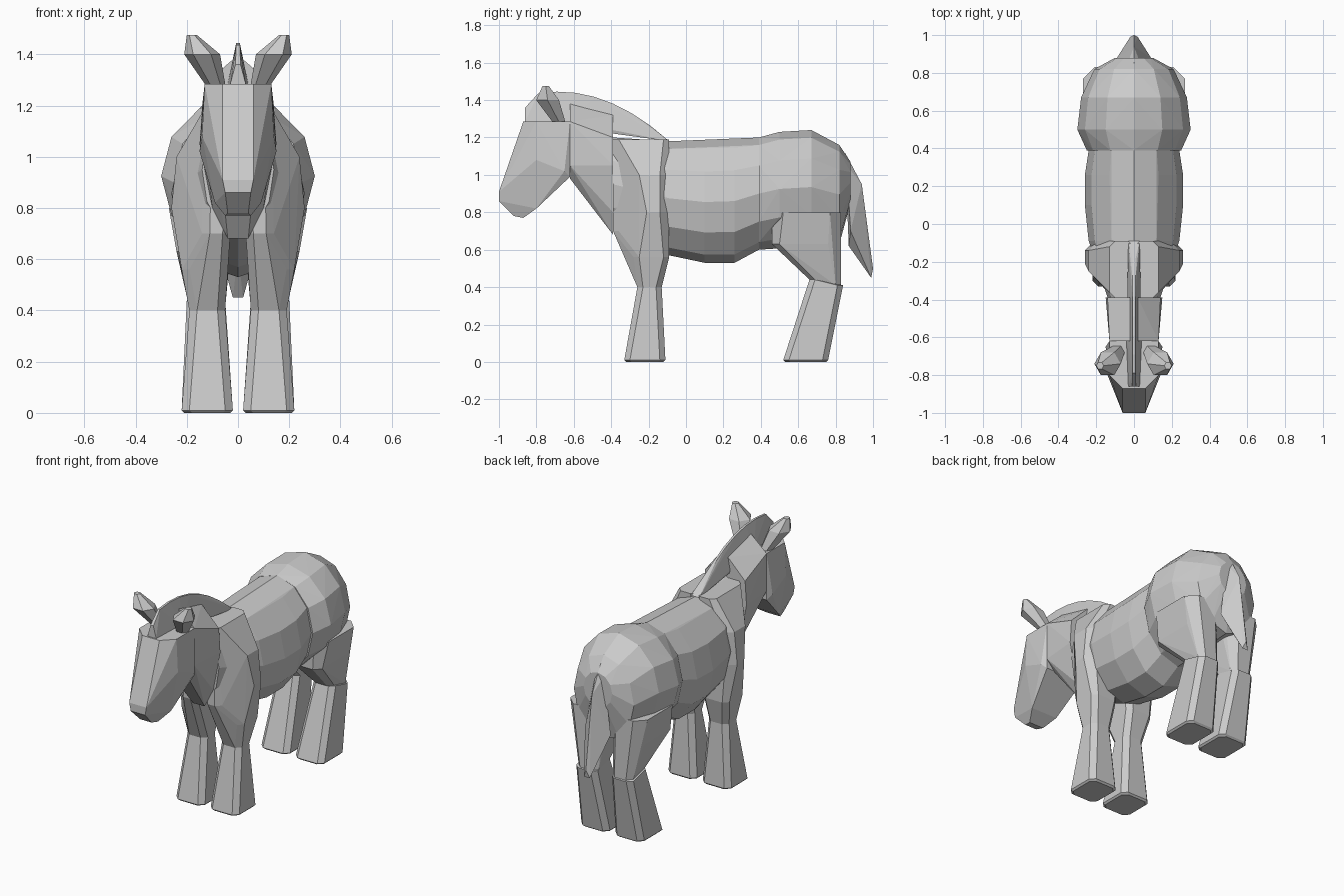
import bpy, bmesh
from math import sin, cos, pi, radians

cube = bpy.data.objects.get("Cube")
if cube:
    bpy.data.objects.remove(cube, do_unlink=True)

grey = bpy.data.materials.new("plain_grey")
grey.use_nodes = True
grey_value = (.6, .6, .6, 1)
grey.diffuse_color = grey_value
grey.node_tree.nodes["Principled BSDF"].inputs["Base Color"].default_value = grey_value

# Landmarks along the body and up the legs
POLL, BREAST, WITHERS, HIP = -.62, -.39, -.09, .39
KNEE, HOCK, GROIN, BROW = .4, .44, .63, 1.285


def hull(name, *sections):
    """Faceted solid wrapped around a few cross-sections."""
    bm = bmesh.new()
    for section in sections:
        for point in section:
            bm.verts.new(point)
    bmesh.ops.remove_doubles(bm, verts=bm.verts, dist=.001)
    bmesh.ops.convex_hull(bm, input=bm.verts)
    loose = [vert for vert in bm.verts if not vert.link_faces]
    bmesh.ops.delete(bm, geom=loose, context='VERTS')
    bmesh.ops.dissolve_limit(bm, angle_limit=radians(1), verts=bm.verts, edges=bm.edges)
    bmesh.ops.recalc_face_normals(bm, faces=bm.faces)
    mesh = bpy.data.meshes.new(name)
    bm.to_mesh(mesh)
    bm.free()
    mesh.materials.append(grey)
    bpy.context.collection.objects.link(bpy.data.objects.new(name, mesh))


def pair(name, *sections):
    """Matching left and right parts."""
    hull("left_" + name, *sections)
    mirrored = [[(-x, y, z) for x, y, z in section] for section in sections]
    hull("right_" + name, *mirrored)


def bar(y, z, wide=0):
    """Crosswise edge, centred on the body."""
    return [(-wide, y, z), (wide, y, z)]


def oval(y, low, high, wide, sides=12):
    """Upright oval section across the body."""
    middle, tall = (low + high) / 2, (high - low) / 2
    angles = [2 * pi * i / sides for i in range(sides)]
    return [(wide * cos(a), y, middle + tall * sin(a)) for a in angles]


def ring(x, y, z, radius, sides=6):
    """Level polygon section."""
    angles = [2 * pi * i / sides for i in range(sides)]
    return [(x + radius * cos(a), y + radius * sin(a), z) for a in angles]


def slab(z, inner, outer, front, back, cut=.03, slope=0):
    """Level rectangle with cut corners; slope lowers its back edge."""
    rear = z - slope
    return [(inner + cut, front, z), (outer - cut, front, z),
            (outer, front + cut, z), (outer, back - cut, rear),
            (outer - cut, back, rear), (inner + cut, back, rear),
            (inner, back - cut, rear), (inner, front + cut, z)]


def hoof(inner, outer, front, back, edge=.01):
    """Sole with a small bevel around it."""
    return (slab(edge, inner, outer, front, back)
            + slab(0, inner + edge, outer - edge, front + edge, back - edge))


# Trunk
hull("barrel",
     oval(y=WITHERS, low=.57, high=1.18, wide=.24),
     oval(y=.1, low=.53, high=1.18, wide=.26),
     oval(y=.26, low=.53, high=1.19, wide=.26),
     oval(y=HIP, low=.6, high=1.2, wide=.24))
hull("chest",
     oval(y=BREAST, low=.7, high=1.2, wide=.14),
     oval(y=WITHERS, low=.57, high=1.18, wide=.24))
hull("rump",
     oval(y=HIP, low=.6, high=1.2, wide=.25),
     oval(y=.5, low=.62, high=1.23, wide=.3),
     oval(y=.67, low=GROIN, high=1.24, wide=.28),
     oval(y=.82, low=GROIN, high=1.16, wide=.21),
     oval(y=.88, low=.85, high=1.07, wide=.1))

# Shoulders and front legs
pair("shoulder",
     slab(z=1.19, inner=0, outer=.13, front=BREAST, back=WITHERS),
     slab(z=1, inner=.02, outer=.24, front=-.3, back=WITHERS, cut=.05),
     slab(z=.8, inner=.03, outer=.26, front=-.26, back=WITHERS, cut=.05),
     slab(z=.7, inner=.03, outer=.14, front=BREAST, back=WITHERS),
     slab(z=.56, inner=.04, outer=.22, front=-.28, back=WITHERS),
     slab(z=KNEE, inner=.05, outer=.19, front=-.26, back=-.13))
pair("front_leg",
     slab(z=KNEE, inner=.05, outer=.19, front=-.26, back=-.13),
     hoof(inner=.02, outer=.22, front=-.33, back=-.11))

# Thighs and hind legs
pair("thigh",
     slab(z=.8, inner=.03, outer=.27, front=.46, back=.83, cut=.06),
     slab(z=GROIN, inner=.03, outer=.24, front=.46, back=.8, cut=.04),
     slab(z=HOCK, inner=.05, outer=.19, front=.66, back=.83, slope=.03))
pair("hind_leg",
     slab(z=HOCK, inner=.05, outer=.2, front=.66, back=.84, slope=.03),
     hoof(inner=.02, outer=.22, front=.52, back=.76))

# Neck
hull("neck",
     bar(y=BREAST, z=.68, wide=.04),
     bar(y=BREAST, z=.8, wide=.1),
     bar(y=BREAST, z=1.05, wide=.15),
     bar(y=BREAST, z=1.2, wide=.14),
     bar(y=BREAST, z=1.32, wide=.02),
     bar(y=POLL, z=.98, wide=.07),
     bar(y=POLL, z=1.05, wide=.13),
     bar(y=POLL, z=BROW, wide=.13),
     bar(y=POLL, z=1.38, wide=.02))

# Head, from the brow to the jaw and muzzle
hull("head",
     bar(y=POLL, z=BROW, wide=.13),
     bar(y=-.8, z=BROW, wide=.13),
     bar(y=-.87, z=BROW, wide=.06),
     bar(y=-.65, z=1.02, wide=.15),
     bar(y=POLL, z=.99, wide=.13),
     bar(y=-.8, z=1.08, wide=.14),
     bar(y=-.8, z=.82, wide=.09),
     bar(y=-1, z=.91, wide=.06),
     bar(y=-1, z=.86, wide=.05),
     bar(y=-.92, z=.78, wide=.04),
     bar(y=-.87, z=.77, wide=.05))

# Mane, a thin crest with a parabolic top edge
crest = []
for step in range(8):
    y = WITHERS - step / 10
    crest += bar(y, z=1.445 - .76 * (y + .68) ** 2, wide=.007)
hull("mane", crest,
     bar(y=-.86, z=1.36, wide=.01),
     bar(y=-.86, z=BROW, wide=.03),
     bar(y=POLL, z=BROW, wide=.04),
     bar(y=WITHERS, z=1.18, wide=.03))

# Ears
pair("ear",
     ring(x=.09, y=-.68, z=BROW, radius=.04),
     ring(x=.14, y=-.74, z=1.4, radius=.07),
     ring(x=.18, y=-.75, z=1.475, radius=.02))

# Tail
hull("tail",
     bar(y=.85, z=1.12),
     bar(y=.86, z=1.05, wide=.03),
     bar(y=.94, z=.95),
     bar(y=.88, z=.7, wide=.09),
     bar(y=.87, z=.62),
     bar(y=1, z=.5),
     bar(y=.99, z=.45, wide=.02))
